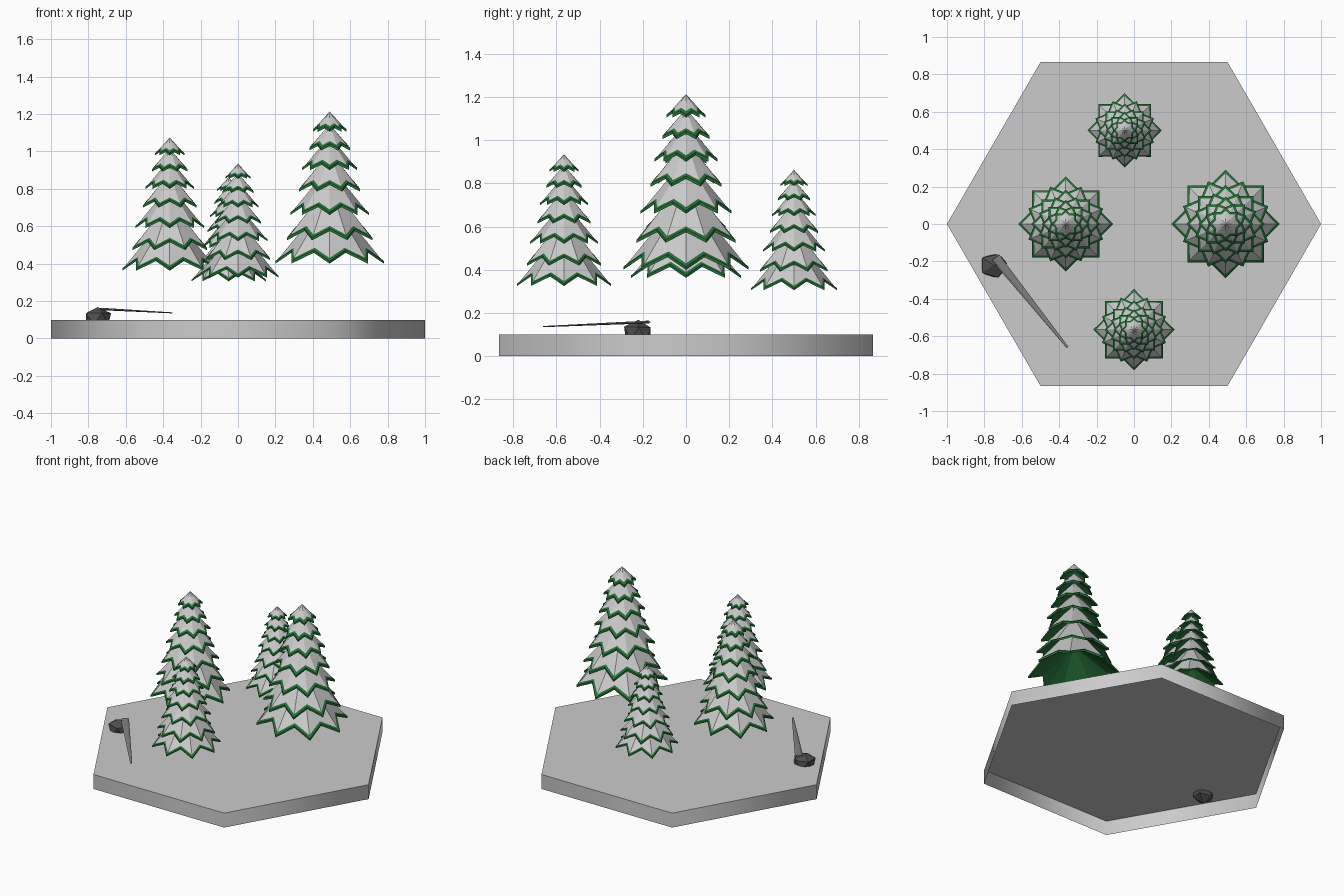
import bpy, bmesh, math, random
from mathutils import Vector

cube = bpy.data.objects.get("Cube")
if cube:
    bpy.data.objects.remove(cube)


def material(name, rgb):
    m = bpy.data.materials.new(name)
    m.use_nodes = True
    m.diffuse_color = (*rgb, 1)
    m.node_tree.nodes["Principled BSDF"].inputs["Base Color"].default_value = (*rgb, 1)
    return m


SNOW = material("snow", (0.6, 0.6, 0.6))
GREEN = material("pine green", (0.02, 0.16, 0.04))
STONE = material("dark stone", (0.08, 0.08, 0.08))
WOOD = material("grey wood", (0.22, 0.22, 0.22))


def finish(bm, name, mats, recalc=True):
    if recalc:
        bmesh.ops.recalc_face_normals(bm, faces=bm.faces)
    me = bpy.data.meshes.new(name)
    bm.to_mesh(me)
    bm.free()
    for m in mats:
        me.materials.append(m)
    ob = bpy.data.objects.new(name, me)
    bpy.context.collection.objects.link(ob)
    return ob


def bridge(bm, low, high, mat):
    n = len(low)
    for i in range(n):
        j = (i + 1) % n
        bm.faces.new((low[i], low[j], high[j], high[i])).material_index = mat


# Hexagonal ground plate, open underneath
bm = bmesh.new()
rings = [[bm.verts.new((math.cos(a), math.sin(a), z))
          for a in (k * math.pi / 3 for k in range(6))] for z in (0, 0.1)]
bridge(bm, rings[0], rings[1], 0)
bm.faces.new(rings[1])
ground = finish(bm, "ground_plate", [SNOW], recalc=False)
bpy.context.view_layer.objects.active = ground
ground.select_set(True)
bpy.ops.object.shade_smooth_by_angle(angle=math.radians(65))
ground.select_set(False)


# Trees: stacked eight-pointed skirts, alternately turned half a point
def star_ring(bm, tip, valley, z_tip, z_valley, turn):
    ring = []
    for k in range(16):
        a = k * math.pi / 8 + turn
        r, z = (valley, z_valley) if k % 2 else (tip, z_tip)
        ring.append(bm.verts.new((r * math.cos(a), r * math.sin(a), z)))
    return ring


def add_tier(bm, radius, z, turn):
    valley, lift, rise = radius * 0.765, radius * 0.2, radius * 0.83
    neck, lip, rim = radius * 0.34, 0.014, 0.016
    under = star_ring(bm, radius, valley, z, z + lift, turn)
    edge = star_ring(bm, radius, valley, z + lip, z + lift + lip, turn)
    snow = star_ring(bm, radius - rim * 1.2, valley - rim * 0.8,
                     z + lip + rim, z + lift + lip + rim * 0.8, turn)
    top = star_ring(bm, neck, neck * 0.92, z + rise, z + rise, turn)
    bridge(bm, under, edge, 1)
    bridge(bm, edge, snow, 1)
    bridge(bm, snow, top, 0)
    for ring, height, mat in ((top, rise + neck * 1.1, 0), (under, rise * 0.9, 1)):
        apex = bm.verts.new((0, 0, z + height))
        for i in range(16):
            bm.faces.new((ring[i], ring[(i + 1) % 16], apex)).material_index = mat


TIERS = [(0.29, 0.30), (0.247, 0.425), (0.21, 0.56), (0.177, 0.685),
         (0.147, 0.80), (0.118, 0.905), (0.09, 1.005)]


def tree(name, x, y, size):
    bm = bmesh.new()
    for i, (radius, z) in enumerate(TIERS):
        add_tier(bm, radius, z, (i % 2) * math.pi / 8)
    ob = finish(bm, name, [SNOW, GREEN])
    ob.location = (x, y, 0.1)
    ob.scale = (size, size, size)


tree("right_tree", -0.365, 0, 0.875)
tree("left_tree", 0.49, 0, 1.0)
tree("front_tree", 0, -0.565, 0.75)
tree("back_tree", -0.05, 0.5, 0.685)

# Faceted rock, half sunk in the ground
random.seed(4)
bm = bmesh.new()
bmesh.ops.create_icosphere(bm, subdivisions=1, radius=1)
for v in bm.verts:
    v.co *= random.uniform(0.88, 1.1)
    v.co = Vector((v.co.x * 0.08, v.co.y * 0.072, v.co.z * 0.068))
rock = finish(bm, "rock", [STONE])
rock.location = (-0.75, -0.22, 0.104)

# Thin flat stick tapering away from the rock
start, end = Vector((-0.74, -0.18, 0.158)), Vector((-0.355, -0.66, 0.137))
side = (end - start).cross(Vector((0, 0, 1))).normalized()
bm = bmesh.new()
ends = []
for p, w, h in ((start, 0.026, 0.007), (end, 0.006, 0.003)):
    ends.append([bm.verts.new(p + side * w * math.cos(a) + Vector((0, 0, h * math.sin(a))))
                 for a in (k * math.pi / 3 for k in range(6))])
    bm.faces.new(ends[-1])
bridge(bm, ends[0], ends[1], 0)
finish(bm, "stick", [WOOD])
